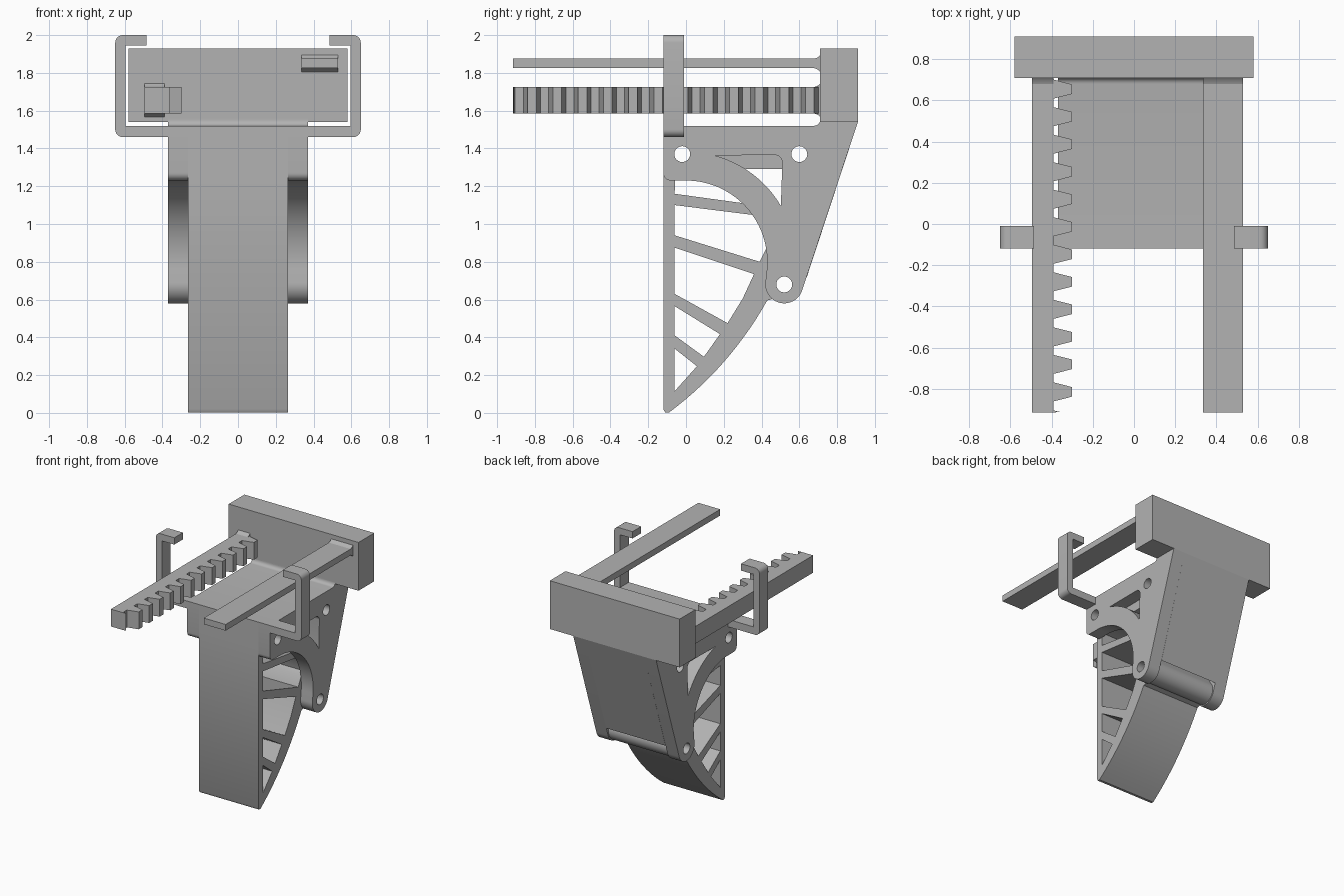
import bpy, bmesh
from math import sin, cos, radians
from mathutils import Matrix

cube = bpy.data.objects.get("Cube")
if cube:
    bpy.data.objects.remove(cube)

grey = bpy.data.materials.new("plain grey")
grey.use_nodes = True
COLOUR = (0.45, 0.45, 0.45, 1)
grey.diffuse_color = COLOUR
grey.node_tree.nodes["Principled BSDF"].inputs["Base Color"].default_value = COLOUR

# Profile planes: columns give the world axes of profile u, v and depth
SIDE = Matrix(((0, 0, 1), (1, 0, 0), (0, 1, 0))).to_4x4()
FRONT = Matrix(((1, 0, 0), (0, 0, -1), (0, 1, 0))).to_4x4()
TOP = Matrix.Identity(4)


def arc(cu, cv, r, start, end, steps=8):
    angles = [radians(start + (end - start) * i / steps) for i in range(steps + 1)]
    return [(cu + r * cos(a), cv + r * sin(a)) for a in angles]


def hole(cu, cv, r=0.042):
    return arc(cu, cv, r, 0, 360, 32)[:-1]


def bezier(a, b, c, steps=14):
    ts = [i / steps for i in range(steps + 1)]
    return [tuple((1 - t) ** 2 * p + 2 * t * (1 - t) * q + t * t * s
                  for p, q, s in zip(a, b, c)) for t in ts]


def rect(u0, u1, v0, v1):
    return [(u0, v0), (u1, v0), (u1, v1), (u0, v1)]


def prism(name, plane, low, high, *loops):
    """Extrude an outline, with inner loops as holes, from low to high."""
    curve = bpy.data.curves.new(name, "CURVE")
    curve.dimensions = "2D"
    curve.fill_mode = "BOTH"
    curve.extrude = (high - low) / 2
    for loop in loops:
        spline = curve.splines.new("POLY")
        spline.points.add(len(loop) - 1)
        for point, (u, v) in zip(spline.points, loop):
            point.co = (u, v, 0, 1)
        spline.use_cyclic_u = True
    temp = bpy.data.objects.new(name + " outline", curve)
    mesh = bpy.data.meshes.new_from_object(temp)
    bpy.data.objects.remove(temp)
    mesh.name = name
    bm = bmesh.new()
    bm.from_mesh(mesh)
    bmesh.ops.remove_doubles(bm, verts=bm.verts, dist=0.0002)
    bm.transform(plane @ Matrix.Translation((0, 0, (low + high) / 2)))
    bmesh.ops.recalc_face_normals(bm, faces=bm.faces)
    bm.to_mesh(mesh)
    bm.free()
    mesh.materials.clear()
    mesh.materials.append(grey)
    mesh.shade_smooth()
    mesh.set_sharp_from_angle(angle=radians(30))
    obj = bpy.data.objects.new(name, mesh)
    bpy.context.collection.objects.link(obj)
    return obj


# Shared housing measurements
INNER, OUTER = 0.265, 0.37
RING = (0, 0.8)
HINGE = (0.52, 0.68)
deck = [(0.91, 1.54), (0.71, 1.56)] + arc(0.68, 1.55, 0.03, 0, -90, 5) + [(-0.12, 1.52)]
pins = [hole(-0.02, 1.37), hole(0.6, 1.37)]

# Cheek plates with the round cut-out, hinge boss and curved window
cheek = (deck + arc(-0.08, 1.27, 0.04, 180, 270, 6) + arc(*RING, 0.43, 90, -5, 28)
         + arc(*HINGE, 0.1, 175, 343, 22))
window = arc(*RING, 0.583, 75, 30.5, 14) + arc(0.47, 1.325, 0.04, 0, 90, 6)
for name, x in (("left_cheek", INNER), ("right_cheek", -OUTER)):
    prism(name, SIDE, x, x + OUTER - INNER, cheek, window, hole(*HINGE), *pins)

# Deck and sloping back wall between the cheeks
core = deck + [(-0.12, 1.29), (0.75, 1.29), (0.6, 0.76), (0.64, 0.72)]
prism("housing_core", SIDE, -INNER, INNER, core, *pins)

# Ribbed lever
lever = ([(-0.12, 0.02), (-0.12, 1.29), (0.25, 1.29)] + arc(*RING, 0.55, 60, 0, 20)
         + arc(*HINGE, 0.09, 30, -125, 16)
         + bezier((0.43, 0.595), (0.23, 0.24), (-0.09, 0.002)) + [(-0.11, 0.002)])
F = -0.06
openings = [
    [(F, 0.115), (0.058, 0.247), (F, 0.34)],
    [(F, 0.41), (0.095, 0.297), (0.18, 0.417), (F, 0.565)],
    [(F, 0.63), (0.22, 0.475), (0.3, 0.605), (0.36, 0.735), (F, 0.875)],
    [(F, 0.94), (0.39, 0.8), (0.43, 0.88)] + arc(*RING, 0.47, 13, 31, 6) + [(F, 1.1)],
    [(F, 1.16)] + arc(*RING, 0.47, 40, 97, 12),
]
prism("lever", SIDE, -INNER, INNER, lever, hole(*HINGE), *openings)

# Back block
prism("back_block", FRONT, -0.91, -0.71, rect(-0.58, 0.58, 1.54, 1.93))

# Hooked guide brackets
hook = ([(0.36, 1.46)] + arc(0.61, 1.5, 0.04, -90, 0, 6) + arc(0.61, 1.96, 0.04, 0, 90, 6)
        + [(0.485, 2.0), (0.485, 1.945), (0.595, 1.945), (0.595, 1.52), (0.36, 1.52)])
for name, s in (("left_bracket", 1), ("right_bracket", -1)):
    prism(name, FRONT, 0.01, 0.12, [(s * u, v) for u, v in hook])

# Plain slide bar
prism("slide_bar", SIDE, 0.335, 0.53, rect(-0.915, 0.72, 1.825, 1.875))

# Toothed rack
PITCH = 0.1336
teeth = [(-0.39, -0.915), (-0.36, -0.912), (-0.39, -0.905)]
for i in range(12):
    y = -0.815 + PITCH * i
    teeth += [(-0.39, y - 0.046), (-0.3, y - 0.023), (-0.3, y + 0.023), (-0.39, y + 0.046)]
prism("toothed_rack", TOP, 1.585, 1.725,
      [(-0.495, -0.915)] + teeth + [(-0.39, 0.72), (-0.495, 0.72)])

# Flared roots where the bar and rack meet the block
for name, x0, x1, z0, z1 in (("bar_root", 0.335, 0.53, 1.825, 1.875),
                             ("rack_root", -0.495, -0.39, 1.585, 1.725)):
    prism(name, SIDE, x0, x1, [(0.68, z0), (0.7, z0 - 0.008), (0.715, z0 - 0.025),
                               (0.715, z1 + 0.025), (0.7, z1 + 0.008), (0.68, z1)])
